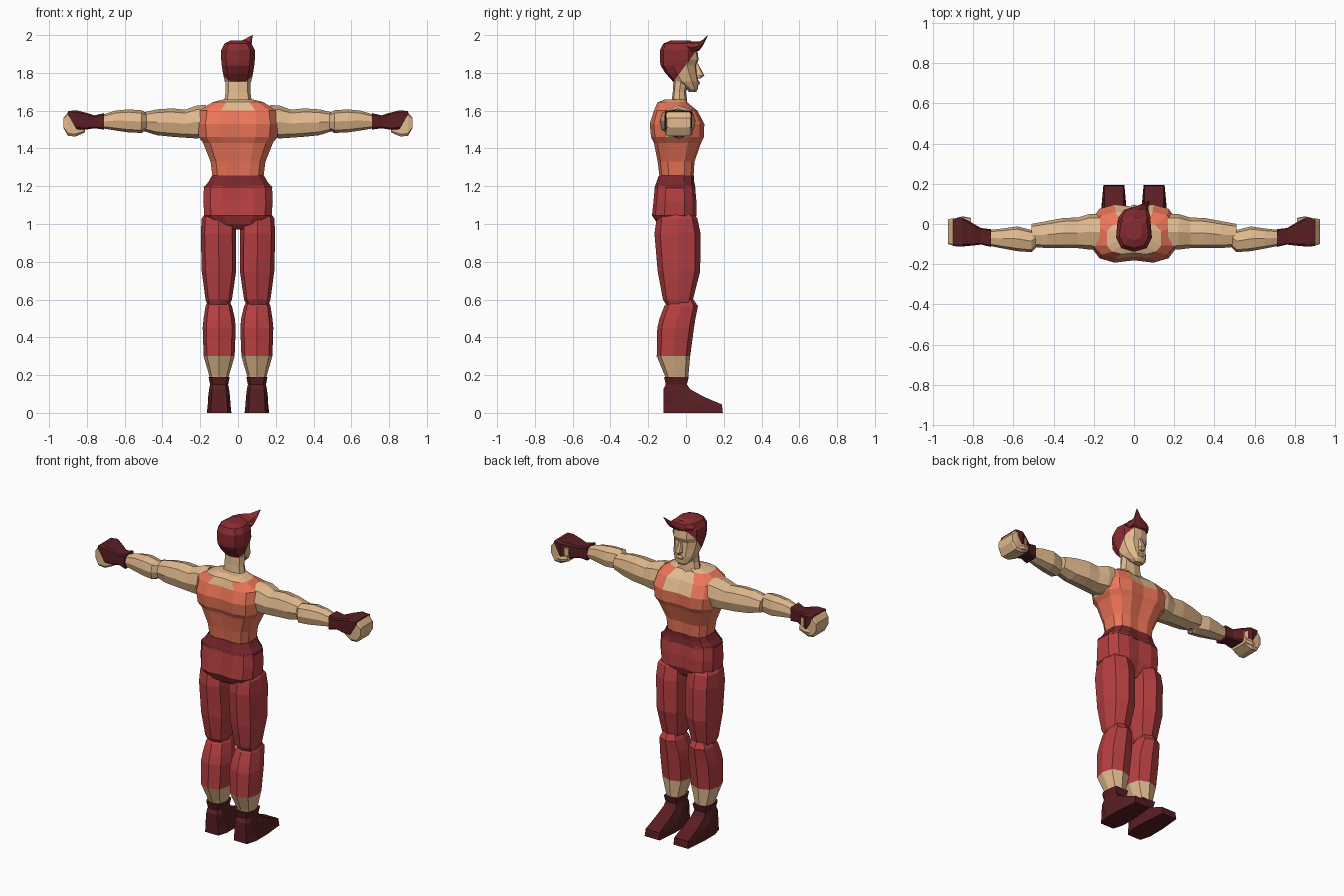
import bpy, bmesh
from mathutils import Vector

COLORS = {
    "skin": (0.76, 0.49, 0.27, 1), "orange": (0.85, 0.18, 0.10, 1),
    "red": (0.47, 0.05, 0.055, 1), "dark": (0.10, 0.013, 0.016, 1),
    "belt": (0.19, 0.02, 0.026, 1), "hair": (0.25, 0.025, 0.03, 1),
}
NAMES = list(COLORS)
MATS = []
for key, rgba in COLORS.items():
    m = bpy.data.materials.new(key)
    m.diffuse_color = rgba
    MATS.append(m)

# Cross-section templates in a -1..1 square
ROUND = [(1, 0), (.78, .75), (0, 1), (-.78, .75), (-1, 0), (-.78, -.75), (0, -1), (.78, -.75)]
BOX = [(1, .8), (.85, 1), (-.85, 1), (-1, .8), (-1, -.8), (-.85, -1), (.85, -1), (1, -.8)]
HALF = [(1, -.45), (1, .45), (.8, .85), (.45, 1), (0, .92), (-.45, 1), (-.8, .85)]
CHEST = HALF + [(-x, -y) for x, y in HALF]
FACE = [(1, -.3), (.92, .5), (.5, .93), (0, 1), (-.5, .93), (-.92, .5),
        (-1, -.3), (-.7, -.82), (0, -1), (.7, -.82)]


def loft(name, rings, template, color, axis="z", mirror=False, cut=None):
    """Rings are (t, a0, a1, b0, b1): position on the axis, then the bounds across it."""
    bm = bmesh.new()
    loops = []
    for t, a0, a1, b0, b1 in rings:
        loop = []
        for u, v in template:
            a = (a0 + a1) / 2 + u * (a1 - a0) / 2
            b = (b0 + b1) / 2 + v * (b1 - b0) / 2
            co = {"z": (a, b, t), "x": (t, a, b), "y": (a, t, b)}[axis]
            loop.append(bm.verts.new(co))
        loops.append(loop)
    n = len(template)
    for lo, hi in zip(loops, loops[1:]):
        for i in range(n):
            j = (i + 1) % n
            bm.faces.new((lo[i], lo[j], hi[j], hi[i]))
    bm.faces.new(loops[0])
    bm.faces.new(loops[-1])
    if cut:
        bmesh.ops.bisect_plane(bm, geom=bm.verts[:] + bm.edges[:] + bm.faces[:],
                               plane_co=cut[0], plane_no=cut[1])
    bmesh.ops.recalc_face_normals(bm, faces=bm.faces[:])
    for f in bm.faces:
        c = color(f.calc_center_median()) if callable(color) else color
        f.material_index = NAMES.index(c)
    me = bpy.data.meshes.new(name)
    bm.to_mesh(me)
    bm.free()
    for m in MATS:
        me.materials.append(m)
    ob = bpy.data.objects.new(name, me)
    bpy.context.collection.objects.link(ob)
    if mirror:
        ob.modifiers.new("Mirror", "MIRROR").use_mirror_merge = False
    return ob


def sym(rows):
    """Turn (z, half_width, y0, y1) into full rings."""
    return [(z, -w, w, y0, y1) for z, w, y0, y1 in rows]


# Torso with tank top
def top_color(c):
    if c.z > 1.648 or (abs(c.x) > .195 and c.z > 1.46):
        return "skin"
    neckline = 1.53 if c.y > 0 else 1.6
    return "skin" if abs(c.x) < .07 and c.z > neckline else "orange"


loft("torso", sym([(1.25, .135, -.14, .04), (1.33, .145, -.15, .045), (1.43, .185, -.17, .08),
                   (1.46, .208, -.185, .095), (1.53, .215, -.192, .097), (1.60, .205, -.17, .06),
                   (1.645, .135, -.15, .005), (1.66, .075, -.11, 0)]), CHEST, top_color)

# Belt and hips
loft("belt", sym([(1.19, .183, -.168, .05), (1.225, .155, -.155, .043), (1.256, .138, -.144, .043)]),
     CHEST, "belt")
loft("hips", sym([(.97, .06, -.11, 0), (1.0, .135, -.15, .03), (1.045, .178, -.18, .055),
                  (1.12, .184, -.172, .055), (1.20, .18, -.165, .048)]), CHEST, "red")

# Neck and head
loft("neck", sym([(1.62, .078, -.08, .01), (1.70, .065, -.07, .0), (1.79, .065, -.065, .02)]),
     ROUND, "skin")
hairline = (Vector((0, -.065, 1.755)), Vector((0, -.155, .115)).normalized())
loft("head", sym([(1.70, .03, .015, .055), (1.715, .047, 0, .063), (1.755, .07, -.07, .065),
                  (1.80, .08, -.11, .058), (1.84, .086, -.135, .054), (1.87, .089, -.138, .067),
                  (1.92, .089, -.138, .06), (1.955, .072, -.12, .045), (1.972, .04, -.08, .02)]),
     FACE, lambda c: "hair" if (c - hairline[0]).dot(hairline[1]) > 0 or c.z > 1.925 else "skin",
     cut=hairline)
loft("nose", sym([(1.77, .014, .045, .078), (1.787, .02, .045, .097), (1.85, .009, .045, .063)]),
     ROUND, "skin")
loft("lips", sym([(1.735, .022, .04, .069), (1.748, .028, .04, .074), (1.76, .02, .04, .068)]),
     ROUND, "skin")

# Swept fringe ending in a point
loft("fringe", [(-.04, -.06, .06, 1.93, 1.97), (.03, -.08, .083, 1.905, 1.965),
                (.07, -.05, .072, 1.918, 1.966), (.09, .015, .073, 1.945, 1.975),
                (.115, .073, .077, 1.996, 2.0)], ROUND, "hair", axis="y")

# Arms
loft("upper_arm", [(.17, -.13, .05, 1.46, 1.63), (.22, -.127, .05, 1.453, 1.627),
                   (.28, -.12, .032, 1.457, 1.605), (.35, -.12, .03, 1.462, 1.612),
                   (.43, -.12, .015, 1.47, 1.607), (.51, -.113, 0, 1.495, 1.588)],
     ROUND, "skin", axis="x", mirror=True)
loft("forearm", [(.48, -.11, -.015, 1.50, 1.585), (.51, -.14, -.03, 1.482, 1.602),
                 (.58, -.135, -.012, 1.485, 1.607), (.65, -.122, -.022, 1.495, 1.60),
                 (.72, -.108, -.03, 1.507, 1.578)], ROUND, "skin", axis="x", mirror=True)

# Gloves with bare fists
loft("glove", [(.71, -.114, -.026, 1.50, 1.587), (.76, -.102, -.02, 1.507, 1.575),
               (.80, -.107, .003, 1.50, 1.588), (.855, -.112, .033, 1.50, 1.602),
               (.90, -.11, .027, 1.575, 1.598)], BOX, "dark", axis="x", mirror=True)
loft("fist", [(.81, -.095, .015, 1.485, 1.57), (.86, -.105, .028, 1.463, 1.592),
              (.90, -.107, .028, 1.467, 1.592), (.925, -.10, .024, 1.51, 1.56)],
     BOX, "skin", axis="x", mirror=True)
loft("thumb", [(.81, -.01, .03, 1.485, 1.525), (.85, -.015, .038, 1.475, 1.52),
               (.885, -.03, .03, 1.48, 1.51)], ROUND, "skin", axis="x", mirror=True)

# Legs
loft("thigh", [(.565, .05, .16, -.10, .025), (.60, .032, .172, -.122, .037),
               (.75, .01, .192, -.15, .075), (.95, .01, .197, -.167, .077),
               (1.03, .015, .192, -.155, .06), (1.07, .03, .165, -.14, .03)],
     ROUND, "red", mirror=True)
loft("lower_leg", [(.17, .055, .147, -.105, .01), (.20, .047, .153, -.113, .013),
                   (.30, .018, .182, -.155, .022), (.45, .012, .187, -.152, .042),
                   (.50, .017, .182, -.14, .05), (.565, .032, .172, -.115, .063),
                   (.60, .05, .155, -.08, .04)],
     ROUND, lambda c: "red" if c.z > .3 else "skin", mirror=True)

# Boots
loft("boot", [(0, .035, .165, -.12, .195), (.045, .04, .16, -.12, .19),
              (.085, .042, .158, -.12, .095), (.125, .047, .153, -.12, .022),
              (.15, .052, .148, -.107, .005), (.19, .044, .156, -.116, .014)],
     [(1, -.6), (1, .1), (.8, 1), (-.8, 1), (-1, .1), (-1, -.6), (-.7, -1), (.7, -1)],
     "dark", mirror=True)
